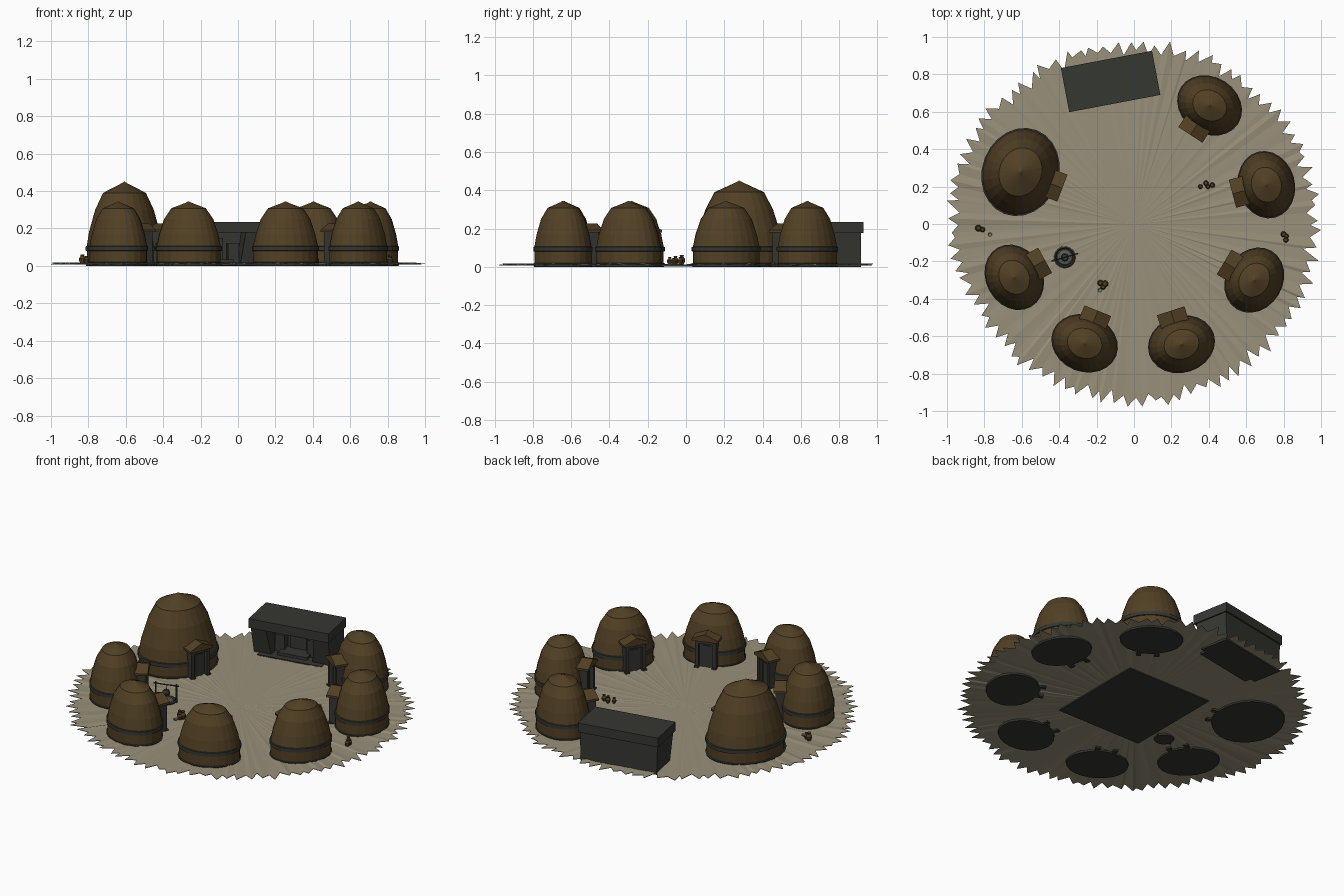
import bpy, bmesh, math, random
from mathutils import Matrix, Vector

if "Cube" in bpy.data.objects:
    bpy.data.objects.remove(bpy.data.objects["Cube"])

random.seed(4)

def mat(name, c):
    m = bpy.data.materials.new(name)
    m.diffuse_color = (*c, 1)
    m.use_nodes = True
    m.node_tree.nodes["Principled BSDF"].inputs["Base Color"].default_value = m.diffuse_color
    return m

TAN = mat("dusty_ground", (0.32, 0.28, 0.195))
BROWN = mat("brown_hide", (0.083, 0.051, 0.018))
GREY = mat("dark_stone", (0.036, 0.038, 0.031))
ASH = mat("ash_grey", (0.10, 0.10, 0.09))

def finish(name, bm, mats, M=Matrix()):
    bmesh.ops.recalc_face_normals(bm, faces=bm.faces)
    me = bpy.data.meshes.new(name)
    bm.to_mesh(me)
    bm.free()
    for m in mats:
        me.materials.append(m)
    ob = bpy.data.objects.new(name, me)
    ob.matrix_world = M
    bpy.context.collection.objects.link(ob)
    return ob

def box(bm, x0, x1, y0, y1, z0, z1, mi=0, top=None):
    """Box; optional top=(x0,x1,y0,y1) makes battered walls."""
    t = top or (x0, x1, y0, y1)
    a = [bm.verts.new(p) for p in ((x0, y0, z0), (x1, y0, z0), (x1, y1, z0), (x0, y1, z0))]
    b = [bm.verts.new(p) for p in ((t[0], t[2], z1), (t[1], t[2], z1), (t[1], t[3], z1), (t[0], t[3], z1))]
    fs = [bm.faces.new(a[::-1]), bm.faces.new(b)]
    fs += [bm.faces.new((a[i], a[(i + 1) % 4], b[(i + 1) % 4], b[i])) for i in range(4)]
    for f in fs:
        f.material_index = mi

def lathe(bm, prof, n, sx=1, sy=1, mi=lambda i: 0, at=(0, 0, 0)):
    """Closed lathe of (radius, height) points, capped at both ends."""
    rings = [[bm.verts.new((at[0] + r * sx * math.cos(2 * math.pi * k / n),
                            at[1] + r * sy * math.sin(2 * math.pi * k / n), at[2] + z))
              for k in range(n)] for r, z in prof]
    for i in range(len(rings) - 1):
        for k in range(n):
            q = (k + 1) % n
            f = bm.faces.new((rings[i][k], rings[i][q], rings[i + 1][q], rings[i + 1][k]))
            f.material_index = mi(i)
    f = bm.faces.new(rings[0][::-1]); f.material_index = mi(0)
    f = bm.faces.new(rings[-1]); f.material_index = mi(len(prof) - 2)

def rod(bm, p, q, r, n=6):
    p, q = Vector(p), Vector(q)
    d = q - p
    M = Matrix.Translation((p + q) / 2) @ d.to_track_quat('Z', 'Y').to_matrix().to_4x4()
    bmesh.ops.create_cone(bm, cap_ends=True, segments=n, radius1=r, radius2=r, depth=d.length, matrix=M)

def place(x, y, deg, z=0):
    return Matrix.Translation((x, y, z)) @ Matrix.Rotation(math.radians(deg), 4, 'Z')

# ragged ground sheet
N = 88
pts = []
for i in range(N):
    a = 2 * math.pi * i / N
    bulge = 0.03 * max(0, math.cos(a - math.radians(122)))
    r = random.uniform(0.955, 0.995) + bulge
    pts.append((r - random.uniform(0.035, 0.075), a, 0.012))
    pts.append((r, a + random.uniform(0.01, 0.045), random.uniform(0.010, 0.018)))
co = [[r * math.cos(a), r * math.sin(a), z] for r, a, z in pts]
for ax, half in ((0, 1.0), (1, 0.976)):
    lo, hi = min(c[ax] for c in co), max(c[ax] for c in co)
    for c in co:
        c[ax] = -half + 2 * half * (c[ax] - lo) / (hi - lo)
bm = bmesh.new()
top = [bm.verts.new(c) for c in co]
bot = [bm.verts.new((c[0], c[1], c[2] - 0.003)) for c in co]
ct, cb = bm.verts.new((0, 0, 0.013)), bm.verts.new((0, 0, 0.009))
for i in range(len(co)):
    j = (i + 1) % len(co)
    bm.faces.new((ct, top[i], top[j]))
    bm.faces.new((cb, bot[j], bot[i]))
    bm.faces.new((top[i], bot[i], bot[j], top[j]))
finish("ground", bm, [TAN])

# buried square footing under the plaza
bm = bmesh.new()
box(bm, -0.29, 0.29, -0.31, 0.31, 0.002, 0.009)
finish("plaza_footing", bm, [GREY])

# huts: oval lathed domes with a stone base ring and belt
BASE = [(0.98, 0), (1.0, 0.018), (0.965, 0.02), (0.965, 0.08), (1.0, 0.082), (1.0, 0.104), (0.965, 0.106)]
SMALL = BASE + [(0.89, 0.17), (0.74, 0.25), (0.52, 0.308), (0.08, 0.338), (0.01, 0.345)]
BIG = BASE + [(0.91, 0.18), (0.75, 0.30), (0.55, 0.39), (0.07, 0.442), (0.01, 0.45)]

def hut(name, x, y, deg, prof, sx, sy, D):
    M = place(x, y, deg)
    bm = bmesh.new()
    lathe(bm, prof, 24, sx, sy, lambda i: 1 if i in (0, 1, 3, 4, 5) else 0)
    finish(name + "_dome", bm, [BROWN, GREY], M)
    # porch posts, lintel and recessed door
    bm = bmesh.new()
    for s in (-1, 1):
        box(bm, D - 0.12, D - 0.012, *sorted((s * 0.042, s * 0.062)), 0.0, 0.185)
        box(bm, D - 0.026, D - 0.005, *sorted((s * 0.038, s * 0.066)), 0.0, 0.022)
    box(bm, D - 0.12, D - 0.015, -0.045, 0.045, 0.16, 0.185)
    box(bm, D - 0.12, D - 0.035, -0.043, 0.043, 0.0, 0.162)
    box(bm, D - 0.036, D - 0.029, -0.027, 0.027, 0.01, 0.145)
    finish(name + "_porch", bm, [GREY], M)
    # gabled porch roof
    bm = bmesh.new()
    ends = [[bm.verts.new((px, py, pz)) for py, pz in
             ((-0.077, 0.18), (0.077, 0.18), (0.077, 0.193), (0, 0.226), (-0.077, 0.193))]
            for px in (D - 0.13, D)]
    bm.faces.new(ends[0]); bm.faces.new(ends[1])
    for k in range(5):
        q = (k + 1) % 5
        bm.faces.new((ends[0][k], ends[0][q], ends[1][q], ends[1][k]))
    finish(name + "_porch_roof", bm, [BROWN], M)

HUTS = [(0.708, 0.21, 195), (0.404, 0.634, 237), (0.643, -0.30, 149), (0.254, -0.643, 108),
        (-0.264, -0.638, 68), (-0.64, -0.285, 29)]
for i, (x, y, d) in enumerate(HUTS):
    hut(f"hut_{i + 1}", x, y, d, SMALL, 0.152, 0.182, 0.188)
hut("great_hut", -0.607, 0.278, -21, BIG, 0.205, 0.24, 0.24)

# stone hall: heavy roof slab on battered piers with a recessed doorway
H = place(-0.125, 0.762, 10.7)
bm = bmesh.new()
box(bm, -0.248, 0.248, -0.12, 0.12, 0.178, 0.235)
finish("hall_roof_slab", bm, [GREY], H)
bm = bmesh.new()
box(bm, -0.235, 0.235, 0.03, 0.11, 0, 0.18)
for s in (-1, 1):
    b = sorted((s * 0.125, s * 0.235))
    t = sorted((s * 0.15, s * 0.24))
    box(bm, *b, -0.07, 0.11, 0, 0.18, 0, (*t, -0.108, 0.11))
    box(bm, *sorted((s * 0.07, s * 0.13)), -0.02, 0.04, 0, 0.12)
finish("hall_walls", bm, [GREY], H)
bm = bmesh.new()
box(bm, -0.2, 0.2, -0.11, 0.1, 0, 0.018)
box(bm, -0.09, 0.09, -0.07, 0.04, 0.018, 0.035)
box(bm, -0.05, 0.05, 0.018, 0.04, 0.03, 0.15)
finish("hall_steps_and_door", bm, [GREY], H)

# fire pit with rim, ash, spit frame and hanging pot
F = place(-0.37, -0.178, 16)
bm = bmesh.new()
lathe(bm, [(0.055, 0), (0.06, 0.02), (0.052, 0.024), (0.046, 0.016)], 16)
finish("fire_pit_rim", bm, [GREY], F)
bm = bmesh.new()
lathe(bm, [(0.046, 0.014), (0.04, 0.022), (0.01, 0.03)], 12)
finish("fire_pit_ash", bm, [ASH], F)
bm = bmesh.new()
for s in (-1, 1):
    rod(bm, (s * 0.062, 0, 0), (s * 0.062, 0, 0.125), 0.005)
rod(bm, (-0.075, 0, 0.115), (0.075, 0, 0.115), 0.004)
rod(bm, (0, 0, 0.08), (0, 0, 0.115), 0.002)
lathe(bm, [(0.012, 0.045), (0.022, 0.058), (0.022, 0.072), (0.016, 0.082)], 10)
finish("cooking_frame", bm, [GREY], F)

# clay jars and shallow dishes
JAR = [(0.009, 0), (0.017, 0.015), (0.018, 0.028), (0.009, 0.042), (0.012, 0.05)]
JARS = [(-0.832, -0.022, 1.0), (-0.81, -0.03, 0.8), (0.355, 0.2, 0.7), (0.385, 0.218, 0.8), (0.395, 0.2, 0.7),
        (0.418, 0.208, 0.8), (0.8, -0.055, 0.9), (0.812, -0.085, 0.8), (0.815, -0.065, 0.7),
        (-0.18, -0.315, 0.9), (-0.155, -0.32, 1.0), (-0.165, -0.337, 0.8)]
bm = bmesh.new()
for x, y, s in JARS:
    lathe(bm, [(r * s, z * s) for r, z in JAR], 10, at=(x, y, 0.012))
finish("clay_jars", bm, [BROWN])
bm = bmesh.new()
for x, y in ((-0.77, -0.057), (-0.182, -0.354)):
    lathe(bm, [(0.009, 0), (0.014, 0.007), (0.011, 0.007), (0.007, 0.003)], 12, at=(x, y, 0.012))
finish("clay_dishes", bm, [TAN])
